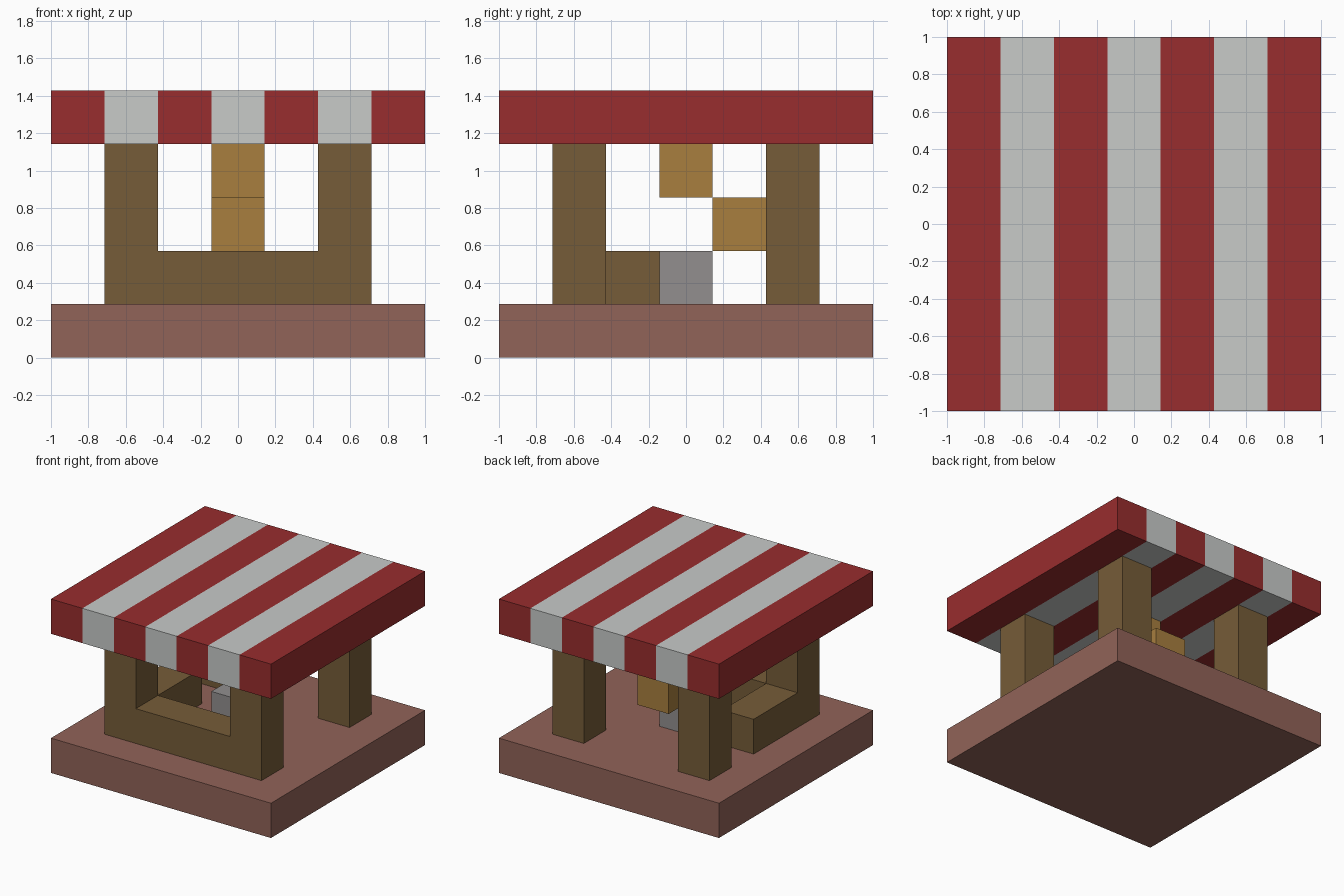
import bpy
import bmesh
from mathutils import Vector

cube = bpy.data.objects.get("Cube")
if cube:
    bpy.data.objects.remove(cube, do_unlink=True)

U = 2 / 7  # one block of the building grid


def linear(c):
    c /= 255
    return c / 12.92 if c <= 0.04045 else ((c + 0.055) / 1.055) ** 2.4


def material(name, *rgb):
    mat = bpy.data.materials.new(name)
    color = [linear(c) for c in rgb] + [1]
    mat.use_nodes = True
    mat.diffuse_color = color
    bsdf = next(n for n in mat.node_tree.nodes if n.type == "BSDF_PRINCIPLED")
    bsdf.inputs["Base Color"].default_value = color
    bsdf.inputs["Roughness"].default_value = 0.9
    return mat


def box(name, low, high, *mats, stripes=0):
    """Box between two grid corners, optionally striped across x."""
    low, high = Vector(low) * U, Vector(high) * U
    bm = bmesh.new()
    bmesh.ops.create_cube(bm, size=1)
    for v in bm.verts:
        v.co = (low + high) / 2 + v.co * (high - low)
    for i in range(1, stripes):
        bmesh.ops.bisect_plane(bm, geom=bm.verts[:] + bm.edges[:] + bm.faces[:],
                               plane_co=(low.x + i * U, 0, 0), plane_no=(1, 0, 0))
    if stripes:
        for f in bm.faces:
            i = int((f.calc_center_median().x - low.x) / U)
            f.material_index = min(i, stripes - 1) % 2
    mesh = bpy.data.meshes.new(name)
    bm.to_mesh(mesh)
    bm.free()
    for m in mats:
        mesh.materials.append(m)
    obj = bpy.data.objects.new(name, mesh)
    bpy.context.collection.objects.link(obj)
    return obj


red = material("awning_red", 152, 45, 46)
white = material("awning_white", 200, 203, 201)
clay = material("clay_floor", 145, 99, 88)
wood = material("dark_wood", 118, 92, 56)
gold = material("golden_wood", 168, 127, 63)
stone = material("grey_stone", 146, 143, 143)

# Floor slab and striped roof
box("floor_slab", (-3.5, -3.5, 0), (3.5, 3.5, 1), clay)
box("striped_roof", (-3.5, -3.5, 4), (3.5, 3.5, 5), red, white, stripes=7)

# Four corner posts
for x, side in ((-2, "right"), (2, "left")):
    for y, end in ((-2, "front"), (2, "back")):
        box(f"{end}_{side}_post", (x - .5, y - .5, 1), (x + .5, y + .5, 4), wood)

# Counter along the front and part of the right side
box("front_counter", (-1.5, -2.5, 1), (1.5, -1.5, 2), wood)
box("side_counter", (-2.5, -1.5, 1), (-1.5, .5, 2), wood)

# Loose blocks inside the stall
box("stone_block", (-.5, -.5, 1), (.5, .5, 2), stone)
box("hanging_block", (-.5, -.5, 3), (.5, .5, 4), gold)
box("floating_block", (-.5, .5, 2), (.5, 1.5, 3), gold)
